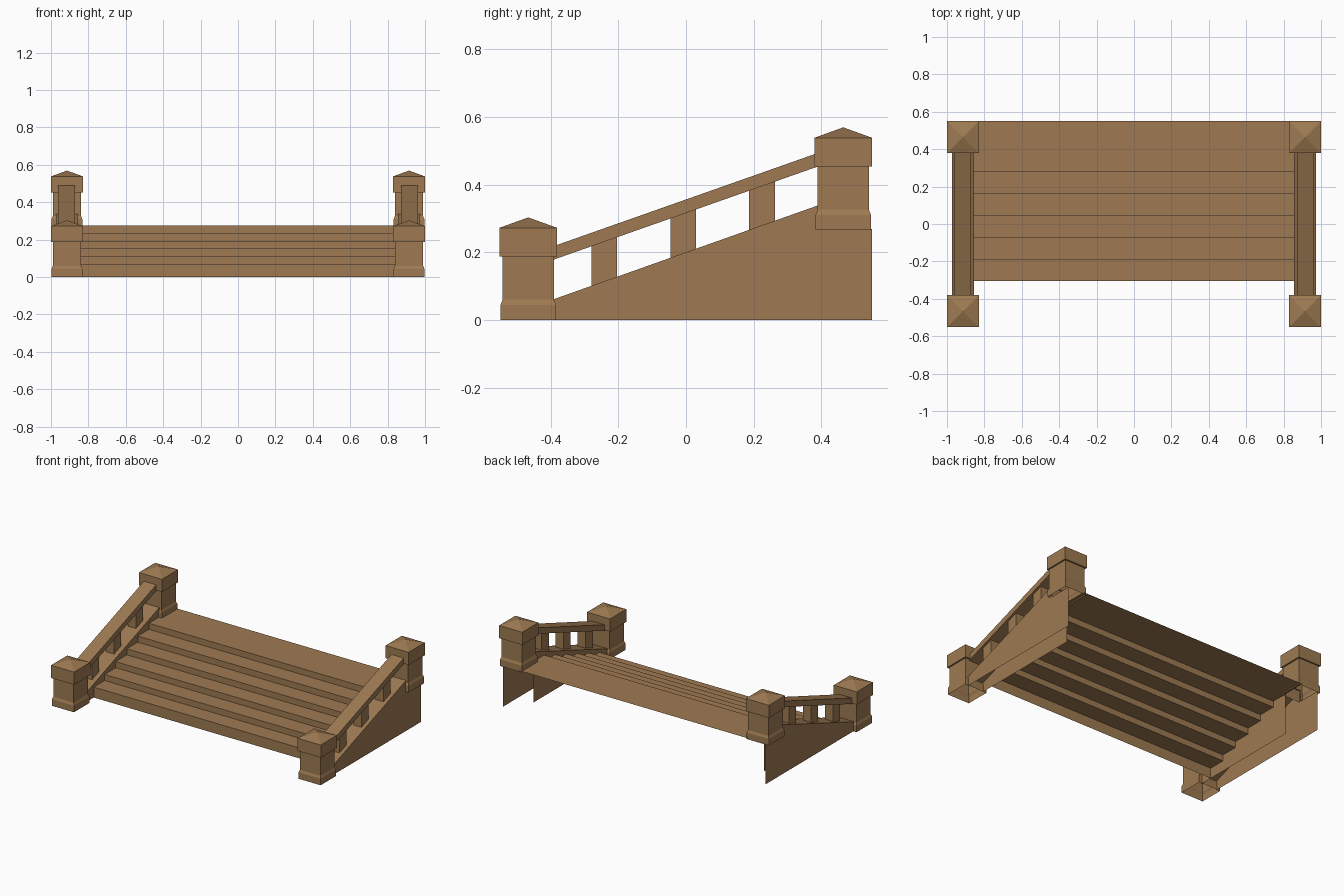
import bpy, bmesh

if "Cube" in bpy.data.objects:
    bpy.data.objects.remove(bpy.data.objects["Cube"])

wood = bpy.data.materials.new("warm brown")
wood.diffuse_color = (0.342, 0.195, 0.084, 1)
wood.use_nodes = True
wood.node_tree.nodes["Principled BSDF"].inputs["Base Color"].default_value = wood.diffuse_color


def make(name, bm):
    me = bpy.data.meshes.new(name)
    bm.to_mesh(me)
    bm.free()
    me.materials.append(wood)
    ob = bpy.data.objects.new(name, me)
    bpy.context.collection.objects.link(ob)
    return ob


def prism(bm, profile, x0, x1):
    """Closed solid: (y, z) profile extruded along x."""
    a = [bm.verts.new((x0, y, z)) for y, z in profile]
    b = [bm.verts.new((x1, y, z)) for y, z in profile]
    n = len(a)
    bm.faces.new(a)
    bm.faces.new(b[::-1])
    for i in range(n):
        bm.faces.new((a[i], b[i], b[(i + 1) % n], a[(i + 1) % n]))
    bmesh.ops.recalc_face_normals(bm, faces=bm.faces[:])


def slope(y):      # top of the side walls
    return 0.2 + 0.355 * y


def rail_top(y):   # top of the handrails
    return 0.356 + 0.3525 * y


# Stair sheet: six treads and risers, open at the back and underneath
edges = [-0.305, -0.19, -0.073, 0.045, 0.161, 0.279, 0.55]
heights = [0, 0.07, 0.111, 0.152, 0.193, 0.234, 0.275]
path = [(edges[0], 0)]
for i in range(6):
    path += [(edges[i], heights[i + 1]), (edges[i + 1], heights[i + 1])]
bm = bmesh.new()
rows = [[bm.verts.new((x, y, z)) for x in (-0.856, 0.856)] for y, z in path]
for p, q in zip(rows, rows[1:]):
    bm.faces.new((p[0], p[1], q[1], q[0]))
make("steps", bm)

IN, OUT = 0.856, 0.973
Y0, Y1 = -0.393, 0.395
for side, s in (("left", -1), ("right", 1)):
    # Side wall: outer sheet, inner sheet and sloping top, open below
    bm = bmesh.new()
    outer = [(Y0, 0), (0.55, 0), (0.55, 0.268), (Y1, 0.268), (Y1, slope(Y1)), (Y0, slope(Y0))]
    inner = [(Y0, 0), (Y1, 0), (Y1, slope(Y1)), (Y0, slope(Y0))]
    o = [bm.verts.new((s * OUT, y, z)) for y, z in outer]
    n = [bm.verts.new((s * IN, y, z)) for y, z in inner]
    for f in (o, n[::-1], [n[3], o[5], o[4], n[2]][::-1]):
        f = bm.faces.new(f)
    bm.normal_update()
    for f in bm.faces:
        c = f.calc_center_median()
        want = f.normal.z if abs(f.normal.z) > 0.5 else f.normal.x * (abs(c.x) - 0.915) * s
        if want < 0:
            f.normal_flip()
    make(side + "_side_wall", bm)

    # Handrail
    bm = bmesh.new()
    a, b = -0.42, 0.42
    prism(bm, [(a, rail_top(a) - 0.04), (b, rail_top(b) - 0.04),
               (b, rail_top(b)), (a, rail_top(a))], s * 0.872, s * 0.963)
    make(side + "_handrail", bm)

    # Balusters
    for i, y in enumerate((-0.2415, -0.008, 0.2245)):
        bm = bmesh.new()
        a, b = y - 0.038, y + 0.038
        prism(bm, [(a, slope(a) - 0.005), (b, slope(b) - 0.005),
                   (b, rail_top(b) - 0.035), (a, rail_top(a) - 0.035)],
              s * 0.887, s * 0.948)
        make(f"{side}_baluster_{i + 1}", bm)

    # Posts: square rings from flared base to pointed cap, open underneath
    rings = [(0.082, 0), (0.082, 0.044), (0.0755, 0.06), (0.0755, 0.187),
             (0.0855, 0.187), (0.0855, 0.272)]
    for place, py, pz in (("front", -0.466, 0), ("back", 0.4645, 0.266)):
        bm = bmesh.new()
        cx = s * 0.9145
        loops = [[bm.verts.new((cx + u * r, py + v * r, pz + z))
                  for u, v in ((-1, -1), (1, -1), (1, 1), (-1, 1))] for r, z in rings]
        tip = bm.verts.new((cx, py, pz + 0.303))
        for p, q in zip(loops, loops[1:]):
            for i in range(4):
                j = (i + 1) % 4
                bm.faces.new((p[i], p[j], q[j], q[i]))
        for i in range(4):
            bm.faces.new((loops[-1][i], loops[-1][(i + 1) % 4], tip))
        make(f"{side}_{place}_post", bm)
